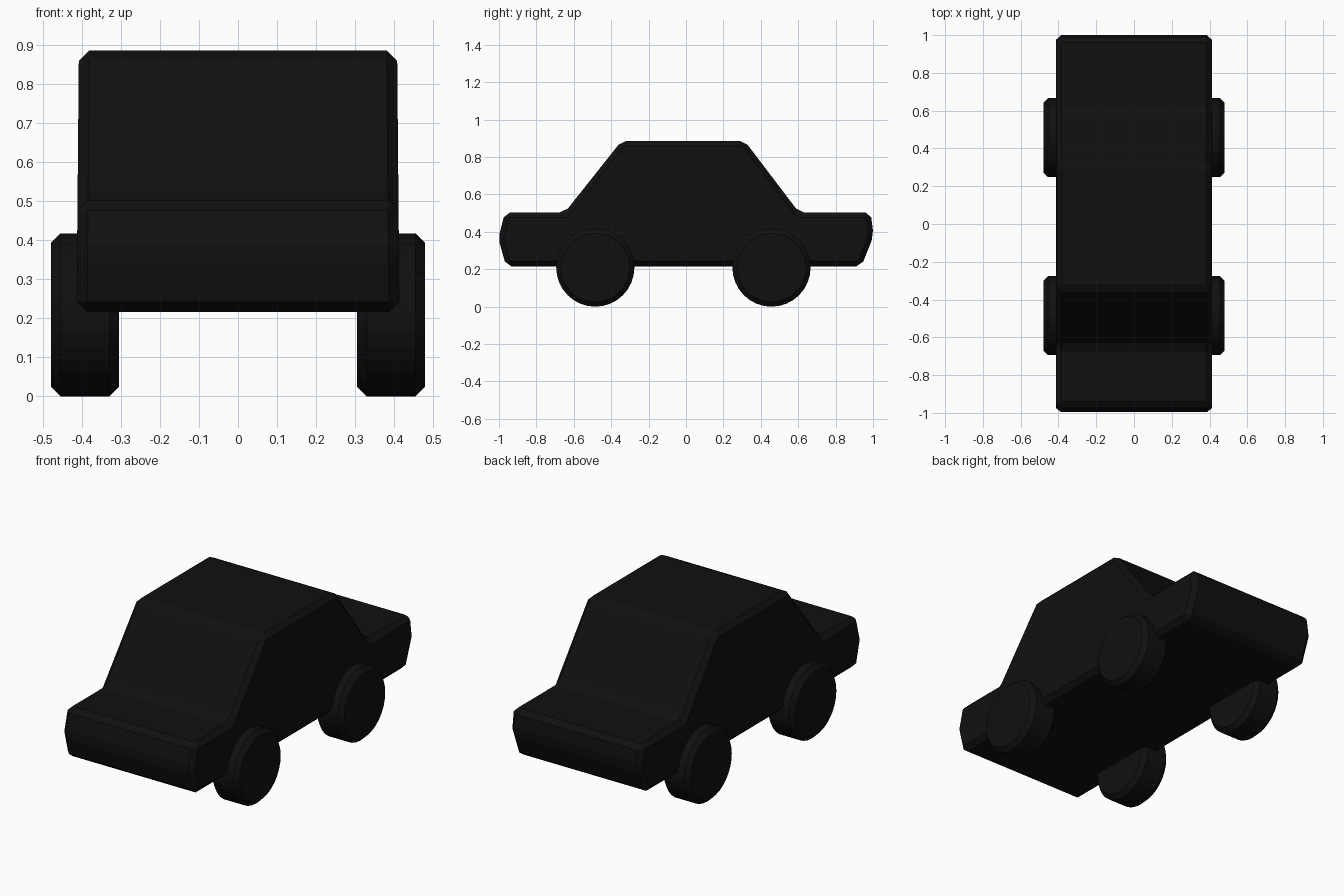
import bpy, bmesh, math

if "Cube" in bpy.data.objects:
    bpy.data.objects.remove(bpy.data.objects["Cube"])

paint = bpy.data.materials.new("black_paint")
paint.diffuse_color = (0.005, 0.005, 0.005, 1)
paint.use_nodes = True
paint.node_tree.nodes["Principled BSDF"].inputs["Base Color"].default_value = paint.diffuse_color


def finish(name, bm, bevel):
    bmesh.ops.recalc_face_normals(bm, faces=bm.faces)
    mesh = bpy.data.meshes.new(name)
    bm.to_mesh(mesh)
    bm.free()
    mesh.materials.append(paint)
    obj = bpy.data.objects.new(name, mesh)
    bpy.context.collection.objects.link(obj)
    mod = obj.modifiers.new("Bevel", "BEVEL")
    mod.width = bevel
    mod.segments = 1
    mod.limit_method = 'ANGLE'
    mod.angle_limit = math.radians(15)
    return obj


# Car body: one side profile (y, z) spanning the full width, slightly narrower at the roof
profile = [(-0.968, 0.504), (-1.003, 0.365), (-0.962, 0.216), (0.938, 0.216),
           (1.003, 0.38), (0.987, 0.504), (0.604, 0.504), (0.313, 0.887),
           (-0.344, 0.887), (-0.648, 0.504)]
bm = bmesh.new()
rings = []
for side in (-1, 1):
    rings.append([bm.verts.new((side * (0.414 - 0.009 * (z - 0.216)), y, z))
                  for y, z in profile])
    bm.faces.new(rings[-1])
n = len(profile)
for i in range(n):
    j = (i + 1) % n
    bm.faces.new((rings[0][i], rings[0][j], rings[1][j], rings[1][i]))
finish("car_body", bm, 0.027)

# Wheels: chamfered solid discs
R, WIDTH = 0.209, 0.175
for end, y in (("front", -0.485), ("rear", 0.457)):
    for side, sx in (("left", -1), ("right", 1)):
        bm = bmesh.new()
        bmesh.ops.create_cone(bm, cap_ends=True, segments=32,
                              radius1=R, radius2=R, depth=WIDTH)
        wheel = finish(f"{end}_{side}_wheel", bm, 0.025)
        wheel.modifiers["Bevel"].angle_limit = math.radians(40)
        wheel.rotation_euler = (0, math.pi / 2, 0)
        wheel.location = (sx * 0.3925, y, R)
